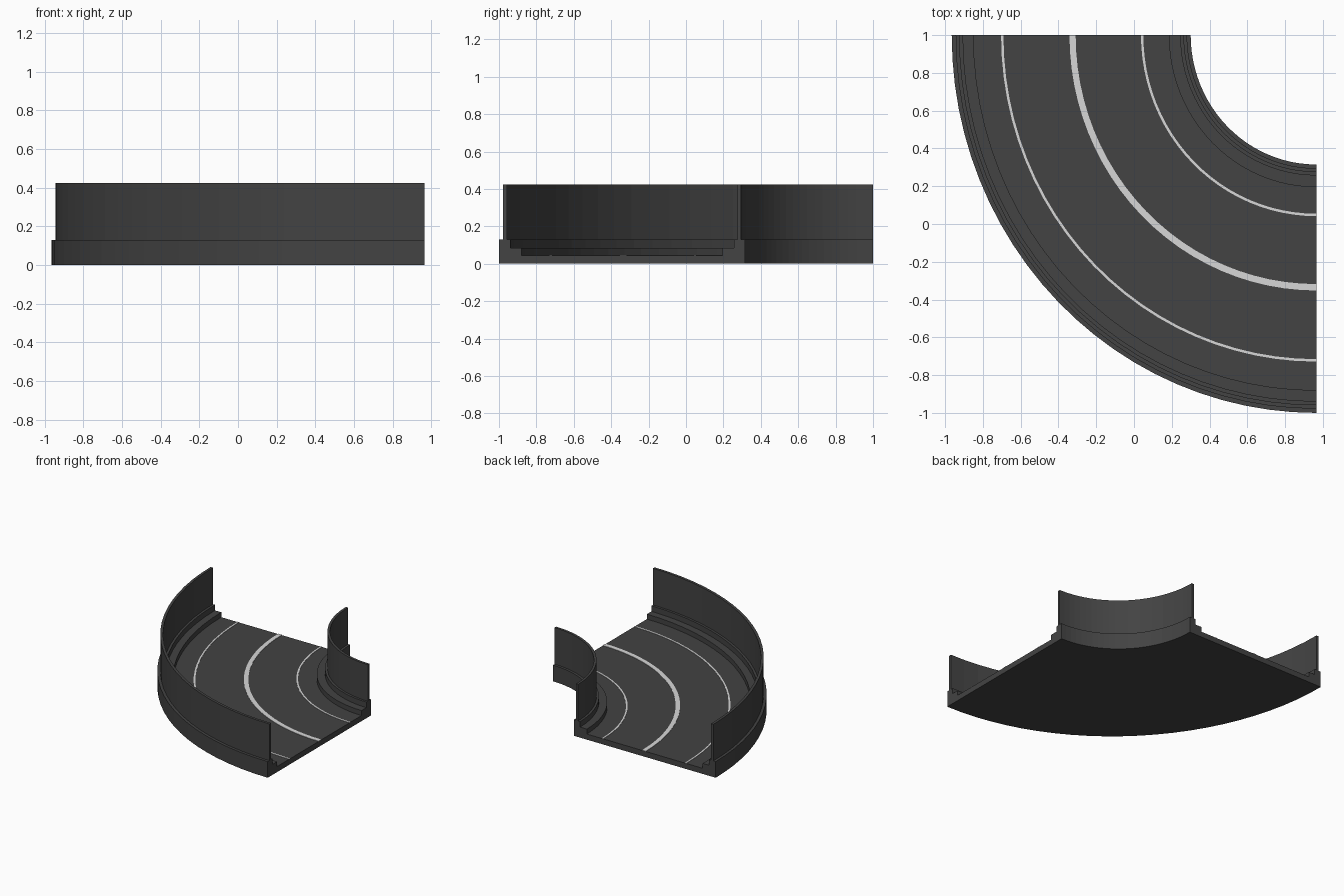
import bpy, bmesh, math

SEGMENTS = 24
CENTRE_X, CENTRE_Y = 0.965, 1.0

if "Cube" in bpy.data.objects:
    bpy.data.objects.remove(bpy.data.objects["Cube"])


def material(name, grey):
    mat = bpy.data.materials.new(name)
    mat.use_nodes = True
    colour = (grey, grey, grey, 1)
    mat.diffuse_color = colour
    mat.node_tree.nodes["Principled BSDF"].inputs["Base Color"].default_value = colour
    return mat


def sweep(name, profile, mat):
    """Sweep a closed (radius, height) profile round the quarter bend, with end caps."""
    bm = bmesh.new()
    rings = []
    for i in range(SEGMENTS + 1):
        a = math.pi / 2 * i / SEGMENTS
        # The bend is slightly narrower in x than in y
        rings.append([bm.verts.new((CENTRE_X - (0.962 * r + 0.006) * math.cos(a),
                                    CENTRE_Y - r * math.sin(a), z))
                      for r, z in profile])
    n = len(profile)
    for a, b in zip(rings, rings[1:]):
        for j in range(n):
            k = (j + 1) % n
            bm.faces.new((a[j], a[k], b[k], b[j]))
    bm.faces.new(rings[0])
    bm.faces.new(rings[-1])
    bmesh.ops.recalc_face_normals(bm, faces=bm.faces)
    mesh = bpy.data.meshes.new(name)
    bm.to_mesh(mesh)
    bm.free()
    mesh.materials.append(mat)
    obj = bpy.data.objects.new(name, mesh)
    bpy.context.collection.objects.link(obj)
    return obj


def band(name, r0, r1, z0, z1, mat):
    return sweep(name, [(r0, z0), (r1, z0), (r1, z1), (r0, z1)], mat)


asphalt = material("dark grey", 0.056)
paint = material("pale grey paint", 0.68)

INNER, OUTER = 0.685, 2.0
ROAD, STEP, KERB, TOP = 0.045, 0.085, 0.13, 0.425

# Road bed with a stepped kerb on each side
sweep("road_bed", [
    (INNER, 0), (OUTER, 0), (OUTER, KERB), (1.938, KERB), (1.938, STEP),
    (1.88, STEP), (1.88, ROAD), (0.805, ROAD), (0.805, STEP),
    (0.743, STEP), (0.743, KERB), (INNER, KERB)], asphalt)

# Thin barrier walls standing on the kerbs
band("outer_wall", 1.957, 1.978, KERB, TOP, asphalt)
band("inner_wall", 0.705, 0.725, KERB, TOP, asphalt)

# Painted lane lines
for name, radius, width in (("inner_line", 0.952, 0.013),
                            ("centre_line", 1.335, 0.034),
                            ("outer_line", 1.722, 0.013)):
    band(name, radius - width / 2, radius + width / 2, ROAD, ROAD + 0.003, paint)
